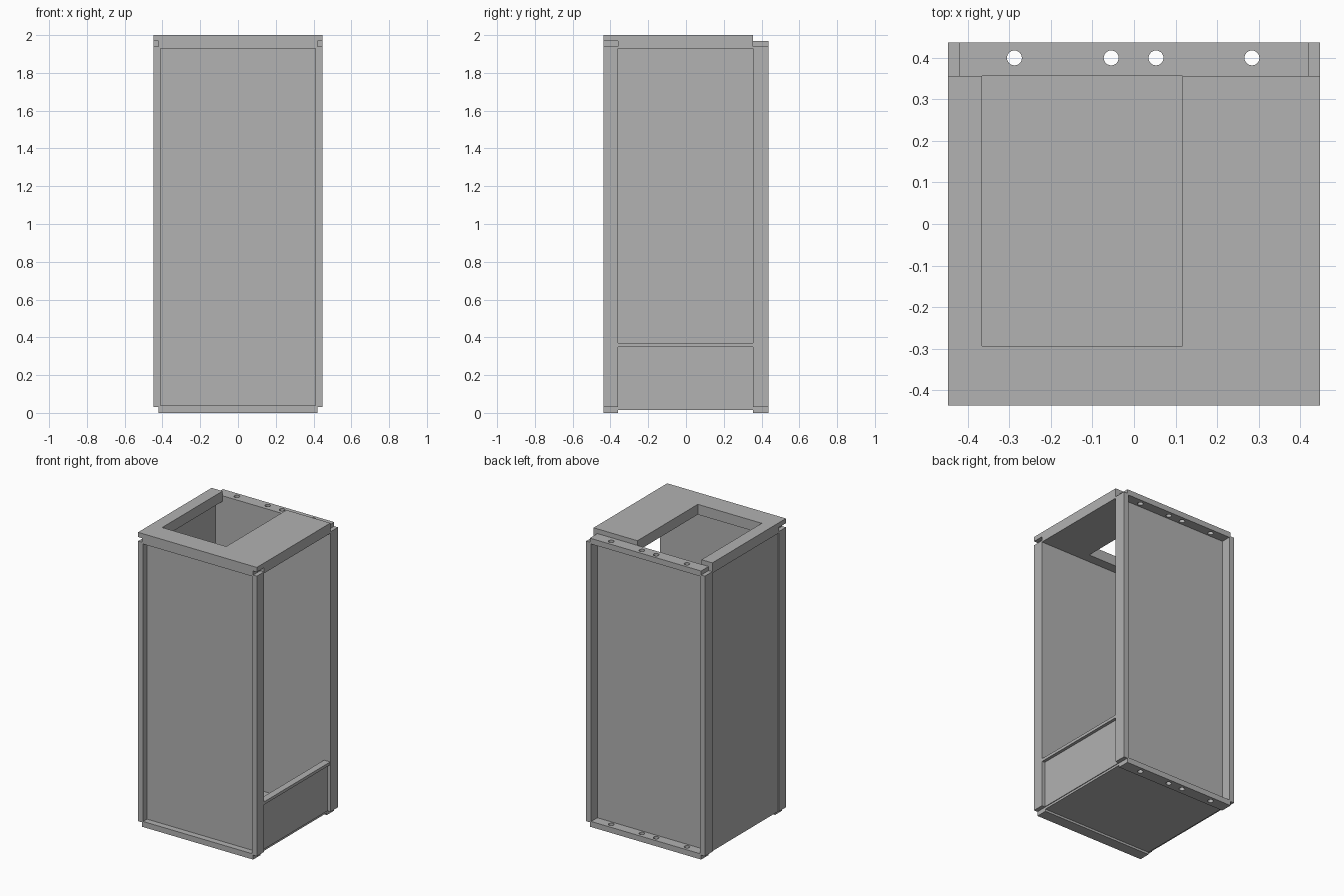
import bpy
import bmesh

cube = bpy.data.objects.get("Cube")
if cube:
    bpy.data.objects.remove(cube, do_unlink=True)

grey = bpy.data.materials.new("cabinet grey")
grey.use_nodes = True
COLOUR = (0.445, 0.445, 0.445, 1)
grey.diffuse_color = COLOUR
grey.node_tree.nodes["Principled BSDF"].inputs["Base Color"].default_value = COLOUR


def finish(name, bm):
    bmesh.ops.recalc_face_normals(bm, faces=bm.faces)
    mesh = bpy.data.meshes.new(name)
    bm.to_mesh(mesh)
    bm.free()
    mesh.materials.append(grey)
    obj = bpy.data.objects.new(name, mesh)
    bpy.context.scene.collection.objects.link(obj)
    return obj


def box(name, x, y, z):
    """Box given by its (low, high) range on each axis."""
    bm = bmesh.new()
    bmesh.ops.create_cube(bm, size=1)
    for v in bm.verts:
        for i, (low, high) in enumerate((x, y, z)):
            v.co[i] = high if v.co[i] > 0 else low
    return finish(name, bm)


def prism(name, outline, low, high):
    """Outline in x and y, extruded upwards."""
    bm = bmesh.new()
    face = bm.faces.new([bm.verts.new((x, y, low)) for x, y in outline])
    top = bmesh.ops.extrude_face_region(bm, geom=[face])
    for v in top["geom"]:
        if isinstance(v, bmesh.types.BMVert):
            v.co.z = high
    return finish(name, bm)


def drill(obj, xs, y, radius):
    """Cut round vertical holes right through a part."""
    bm = bmesh.new()
    for x in xs:
        made = bmesh.ops.create_cone(bm, cap_ends=True, segments=24,
                                     radius1=radius, radius2=radius, depth=5)
        bmesh.ops.translate(bm, vec=(x, y, 0), verts=made["verts"])
    cutter = finish("hole_cutter", bm)
    cutter.hide_render = True
    mod = obj.modifiers.new("holes", "BOOLEAN")
    mod.operation = "DIFFERENCE"
    mod.solver = "EXACT"
    mod.object = cutter
    bpy.context.view_layer.objects.active = obj
    bpy.ops.object.modifier_apply(modifier=mod.name)
    bpy.data.objects.remove(cutter, do_unlink=True)


HALF = 0.448          # half width
FLANGE = 0.42         # half width of the short flanges
FRONT, BACK = -0.437, 0.437
IN_FRONT, IN_BACK = -0.36, 0.356
FLANGE_TOP, SLAB_LOW, TOP = 1.968, 1.93, 2.0
HOLES = (-0.288, -0.055, 0.053, 0.284)

# Front and back pans: recessed panel, side posts, top and bottom flanges
for side, y, panel_y in (("front", (FRONT, IN_FRONT), (-0.395, IN_FRONT)),
                         ("back", (IN_BACK, BACK), (IN_BACK, 0.37))):
    box(side + "_panel", (-FLANGE, FLANGE), panel_y, (0.02, 1.95))
    for hand, s in (("left", 1), ("right", -1)):
        box(f"{side}_{hand}_post", sorted((s * 0.41, s * HALF)), y, (0.03, 1.94))
    for level, z in (("bottom", (0, 0.038)), ("top", (SLAB_LOW, FLANGE_TOP))):
        flange = box(f"{side}_{level}_flange", (-FLANGE, FLANGE), y, z)
        if side == "back":
            drill(flange, HOLES, 0.4, 0.018)

# Top slab with a notch that opens to the rear, and its front overhang
HOLE_RIGHT, HOLE_LEFT, HOLE_FRONT = -0.366, 0.117, -0.294
prism("top_slab", [(-HALF, IN_FRONT), (HALF, IN_FRONT), (HALF, IN_BACK),
                   (HOLE_LEFT, IN_BACK), (HOLE_LEFT, HOLE_FRONT),
                   (HOLE_RIGHT, HOLE_FRONT), (HOLE_RIGHT, IN_BACK),
                   (-HALF, IN_BACK)], SLAB_LOW, TOP)
box("top_front_overhang", (-HALF, HALF), (FRONT, IN_FRONT), (FLANGE_TOP, TOP))

# Floor, closed side wall, and the low panel with its rail on the open side
depth = (IN_FRONT, IN_BACK)
box("floor", (-FLANGE, FLANGE), depth, (0.015, 0.035))
box("right_wall", (-0.443, -0.42), depth, (0.03, SLAB_LOW))
box("left_low_panel", (0.405, 0.425), depth, (0.03, 0.355))
box("left_rail", (0.4, 0.446), depth, (0.35, 0.37))
